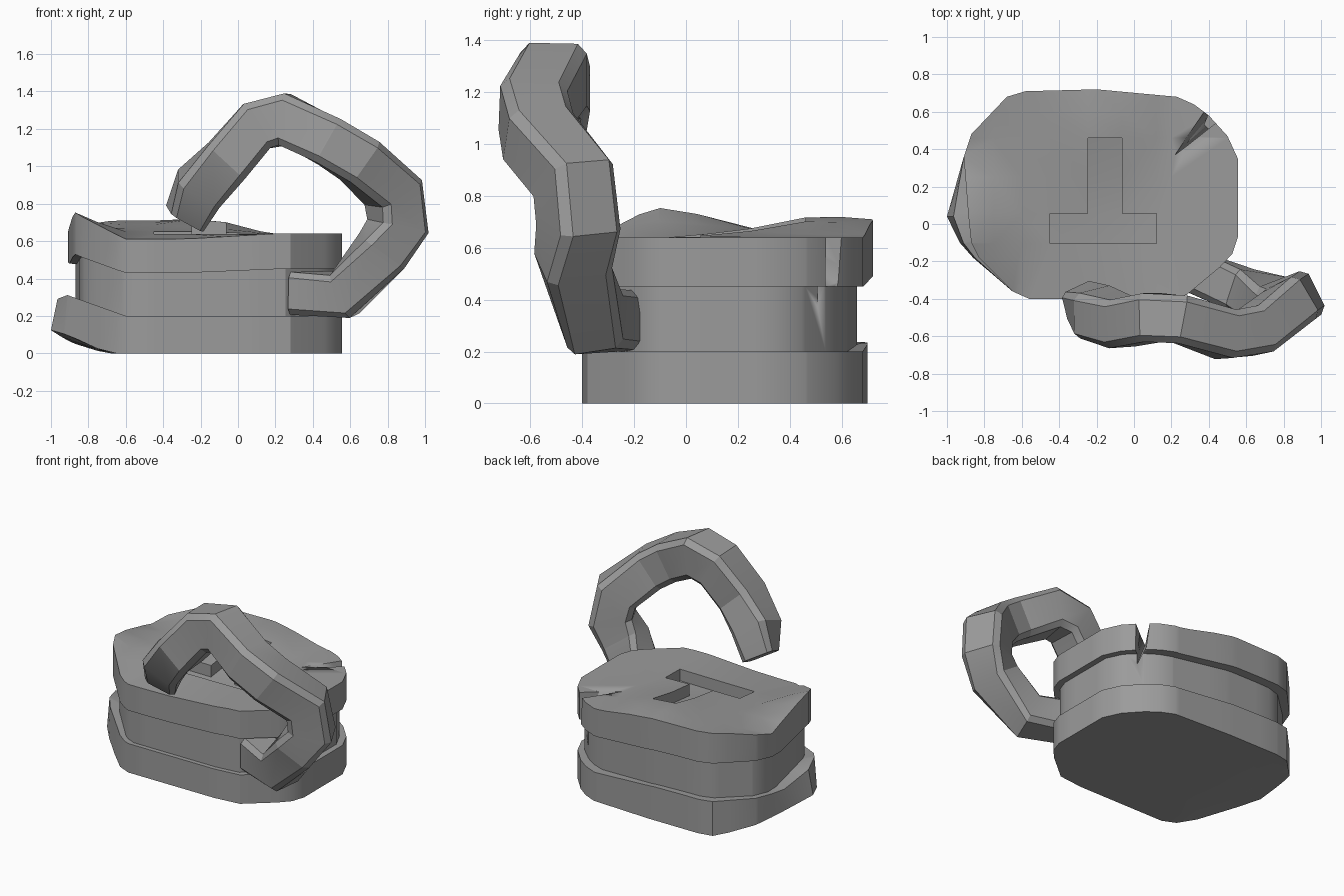
import bpy, bmesh, math
from mathutils import Vector

if "Cube" in bpy.data.objects:
    bpy.data.objects.remove(bpy.data.objects["Cube"])

grey = bpy.data.materials.new("iron_grey")
grey.diffuse_color = (0.33, 0.33, 0.33, 1)
grey.use_nodes = True
grey.node_tree.nodes["Principled BSDF"].inputs["Base Color"].default_value = grey.diffuse_color


def clamp(v):
    return max(0.0, min(1.0, v))


def make_object(name, bm, smooth=30):
    bmesh.ops.recalc_face_normals(bm, faces=bm.faces)
    me = bpy.data.meshes.new(name)
    bm.to_mesh(me)
    bm.free()
    me.materials.append(grey)
    ob = bpy.data.objects.new(name, me)
    bpy.context.collection.objects.link(ob)
    bpy.ops.object.select_all(action='DESELECT')
    ob.select_set(True)
    bpy.context.view_layer.objects.active = ob
    bpy.ops.object.shade_smooth_by_angle(angle=math.radians(smooth))
    return ob


# Lock body: stacked outlines, rim at the base and at the top, recessed core between
OUTLINE = [(-0.58, 0.71), (-0.68, 0.68), (-0.87, 0.48), (-0.91, 0.36), (-0.885, 0.04),
           (-0.87, -0.1), (-0.83, -0.18), (-0.65, -0.36), (-0.56, -0.4), (0.1, -0.4),
           (0.28, -0.38), (0.46, -0.23), (0.525, -0.16), (0.555, -0.07), (0.555, 0.35),
           (0.5, 0.47), (0.4, 0.58), (0.32, 0.64), (0.23, 0.68), (-0.2, 0.72)]


def base_shape(x, y, bulge=0.115):
    if x < -0.8:
        x -= bulge * clamp(1 - abs(y - 0.04) / 0.3)
    return x, min(y, 0.7)


def base_top_shape(x, y):
    return base_shape(x, y, 0.08)


def core_shape(x, y):
    x, y = -0.18 + (x + 0.18) * 0.945, 0.16 + (y - 0.16) * 0.945
    return x, y - 0.03 * clamp((y - 0.4) / 0.25)


def rim_shape(x, y):
    return x, y


LAYERS = [(base_shape, 0.0), (base_top_shape, 0.2), (core_shape, 0.2),
          (core_shape, 0.45), (rim_shape, 0.45), (rim_shape, 0.64)]


def warp(co):
    """Lift the left and rear of the body, as if bent."""
    x, y, z = co
    yy = clamp((y + 0.4) / 1.1)
    if z < 0.1:
        return max(0.0, -0.7 - x) * 0.53 * (1 - 0.55 * yy)
    left = max(0.0, (-0.6 - x) / 0.28)
    w = 1 - 1.25 * clamp((y + 0.08) / 0.44) + 0.25 * clamp((y - 0.36) / 0.3)
    bend = clamp((0.2 - x) / 0.5) * (-0.03 + 0.1 * yy)
    if z < 0.3:
        return 0.5 * max(bend, 0) + 0.1 * left * max(w, 0.1)
    if z < 0.5:
        return 0.7 * (bend + 0.12 * left * max(w, 0.1))
    bump = 0.05 * clamp(1 - math.hypot(x + 0.15, y - 0.48) / 0.3)
    return bend + 0.12 * left * w + bump


bm = bmesh.new()
rings = [[bm.verts.new((*f(x, y), z)) for x, y in OUTLINE] for f, z in LAYERS]
n = len(OUTLINE)
for a, b in zip(rings, rings[1:]):
    for i in range(n):
        j = (i + 1) % n
        bm.faces.new((a[i], a[j], b[j], b[i]))
bm.faces.new(rings[0])
bm.faces.new(rings[-1])

# Cut lines for the bend and the keyhole
cuts = [(0, v) for v in (-0.75, -0.6, -0.45, -0.245, -0.065, 0.12, 0.2)]
cuts += [(1, v) for v in (-0.105, 0.055, 0.25, 0.46, 0.6)]
for axis, v in cuts:
    p, nrm = Vector(), Vector()
    p[axis], nrm[axis] = v, 1
    bmesh.ops.bisect_plane(bm, geom=bm.verts[:] + bm.edges[:] + bm.faces[:],
                           dist=1e-5, plane_co=p, plane_no=nrm)

# T-shaped keyhole recess
slot = []
for f in bm.faces:
    c = f.calc_center_median()
    if c.z > 0.639:
        bar = -0.45 < c.x < 0.12 and -0.105 < c.y < 0.055
        stem = -0.245 < c.x < -0.065 and 0.0 < c.y < 0.46
        if bar or stem:
            slot.append(f)
ext = bmesh.ops.extrude_face_region(bm, geom=slot)
for g in ext["geom"]:
    if isinstance(g, bmesh.types.BMVert):
        g.co.z -= 0.08
bmesh.ops.delete(bm, geom=[f for f in slot if f.is_valid], context='FACES')
for v in bm.verts:
    v.co.z += warp(v.co)
bmesh.ops.triangulate(bm, faces=[f for f in bm.faces if len(f.verts) > 3])
body = make_object("lock_body", bm)

# Wedge-shaped crack in the rear right corner
bm = bmesh.new()
for p in [(0.22, 0.37, 0.635), (0.365, 0.62, 0.8), (0.465, 0.565, 0.8), (0.22, 0.37, 0.8),
          (0.41, 0.61, 0.45), (0.46, 0.57, 0.45), (0.445, 0.54, 0.31)]:
    bm.verts.new(p)
bmesh.ops.convex_hull(bm, input=bm.verts)
cutter = make_object("crack_cutter", bm)
cutter.hide_render = True
cutter.hide_set(True)
mod = body.modifiers.new("crack", 'BOOLEAN')
mod.operation, mod.solver, mod.object = 'DIFFERENCE', 'EXACT', cutter

# Bent shackle: chamfered square swept along a path, twisted a little at the sides
PATH = [(0.31, -0.25, 0.32), (0.57, -0.35, 0.315), (0.77, -0.435, 0.55), (0.855, -0.415, 0.68),
        (0.83, -0.435, 0.86), (0.65, -0.57, 1.03), (0.49, -0.59, 1.13), (0.25, -0.51, 1.25),
        (0.10, -0.50, 1.215), (-0.06, -0.53, 1.03), (-0.21, -0.47, 0.88), (-0.285, -0.41, 0.72)]
ROLL = [0, 0, 18, 28, 28, 12, 4, 0, 0, 4, 14, 25]
PATH = [Vector(p) for p in PATH]
W, C = 0.13, 0.095
SECTION = [(W, C), (C, W), (-C, W), (-W, C), (-W, -C), (-C, -W), (C, -W), (W, -C)]
bm = bmesh.new()
rings = []
last = len(PATH) - 1
for i, p in enumerate(PATH):
    d1 = (p - PATH[max(i, 1) - 1]).normalized() if i else None
    d2 = (PATH[i + 1] - p).normalized() if i < last else None
    t = ((d1 or d2) + (d2 or d1)).normalized()
    if i == last:
        t = Vector((-0.55, 0.2, -0.83)).normalized()
    r = math.radians(ROLL[i])
    side = t.cross(Vector((-math.sin(r), math.cos(r), 0))).normalized()
    depth = side.cross(t)
    miter = 1 / max(0.8, t.dot(d1 or d2))
    su, sv = (0.8, 0.65) if i == last else (0.88, 0.88) if i < 2 else (1.0, 1.0)
    rings.append([bm.verts.new(p + side * u * su * miter + depth * v * sv)
                  for u, v in SECTION])
for a, b in zip(rings, rings[1:]):
    for i in range(8):
        j = (i + 1) % 8
        bm.faces.new((a[i], a[j], b[j], b[i]))
bm.faces.new(rings[0])
bm.faces.new(rings[-1])
make_object("shackle", bm, 20)
